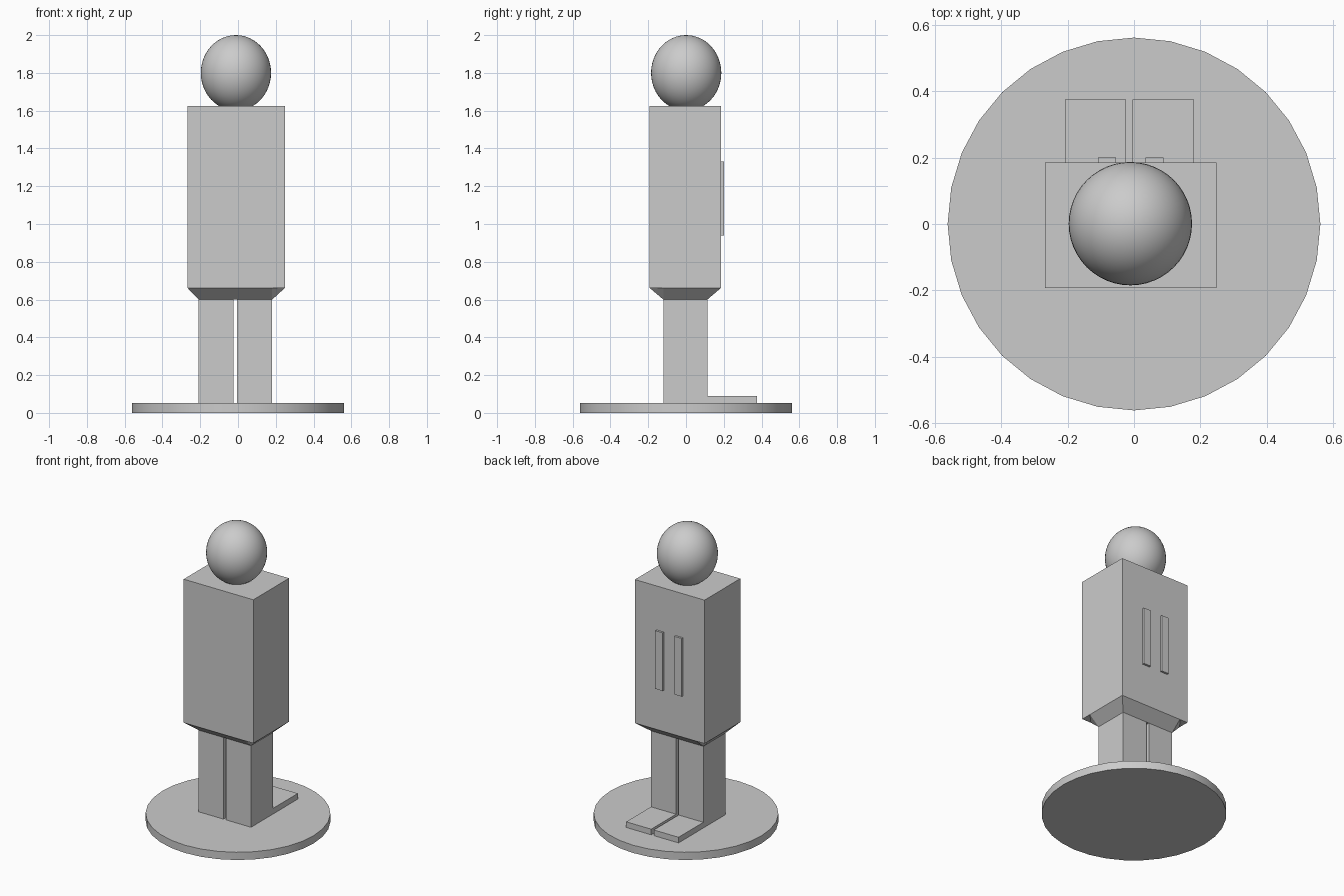
import bpy, bmesh, math

old = bpy.data.objects.get("Cube")
if old:
    bpy.data.objects.remove(old, do_unlink=True)

grey = bpy.data.materials.new("plain_grey")
grey.use_nodes = True
grey.diffuse_color = (0.6, 0.6, 0.6, 1)
grey.node_tree.nodes["Principled BSDF"].inputs["Base Color"].default_value = (0.6, 0.6, 0.6, 1)


def finish(name, bm):
    bmesh.ops.recalc_face_normals(bm, faces=bm.faces)
    mesh = bpy.data.meshes.new(name)
    bm.to_mesh(mesh)
    bm.free()
    mesh.materials.append(grey)
    ob = bpy.data.objects.new(name, mesh)
    bpy.context.collection.objects.link(ob)
    return ob


def box(name, x, y, z):
    """Box from (low, high) pairs on each axis."""
    bm = bmesh.new()
    bmesh.ops.create_cube(bm, size=1)
    for v in bm.verts:
        v.co = [r[0] if c < 0 else r[1] for c, r in zip(v.co, (x, y, z))]
    return finish(name, bm)


def smooth(ob):
    bpy.ops.object.select_all(action='DESELECT')
    ob.select_set(True)
    bpy.context.view_layer.objects.active = ob
    bpy.ops.object.shade_smooth_by_angle(angle=math.radians(35))


# Round stand
bpy.ops.mesh.primitive_cylinder_add(vertices=32, radius=0.562, depth=0.052,
                                    location=(0, 0, 0.026))
stand = bpy.context.object
stand.name = "stand"
stand.data.materials.append(grey)
smooth(stand)

# Legs and the flat feet that point backwards
for side, x in (("right", (-0.208, -0.024)), ("left", (-0.005, 0.181))):
    box(side + "_leg", x, (-0.12, 0.113), (0.05, 0.6))
    box(side + "_foot", x, (0.113, 0.376), (0.05, 0.09))

# Torso block
tx, ty = (-0.268, 0.249), (-0.193, 0.186)
box("torso", tx, ty, (0.662, 1.625))

# Tapered hip, with two opposite top corners cut away
hx, hy = (-0.208, 0.181), (-0.12, 0.113)
bm = bmesh.new()
for x in hx:
    for y in hy:
        bm.verts.new((x, y, 0.6))
top = [(tx[0], ty[0]), (hx[1], ty[0]), (tx[1], hy[0]),
       (tx[1], ty[1]), (hx[0], ty[1]), (tx[0], hy[1])]
for x, y in top:
    bm.verts.new((x, y, 0.662))
bmesh.ops.convex_hull(bm, input=bm.verts)
bmesh.ops.dissolve_limit(bm, angle_limit=0.01, verts=bm.verts, edges=bm.edges)
finish("hip", bm)

# Two upright strips on the back
for side, x in (("right", (-0.108, -0.054)), ("left", (0.034, 0.089))):
    box(side + "_back_strip", x, (0.18, 0.2), (0.94, 1.33))

# Head
bpy.ops.mesh.primitive_uv_sphere_add(segments=48, ring_count=24, radius=1,
                                     location=(-0.011, 0.001, 1.8))
head = bpy.context.object
head.name = "head"
head.scale = (0.186, 0.186, 0.2)
bpy.ops.object.transform_apply(location=False, rotation=False, scale=True)
head.data.materials.append(grey)
smooth(head)
